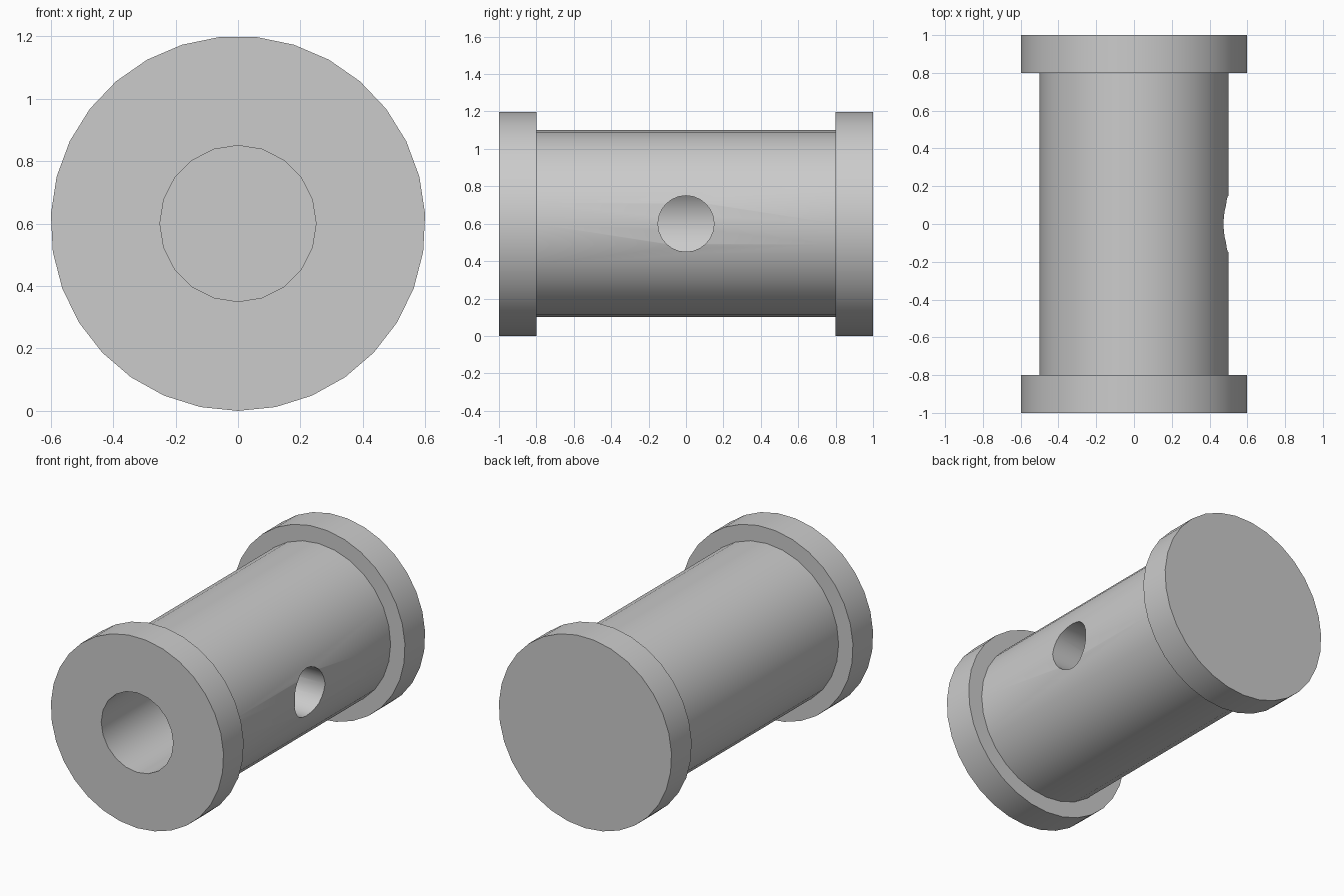
import bpy, bmesh, math
from mathutils import Matrix

cube = bpy.data.objects.get("Cube")
if cube:
    bpy.data.objects.remove(cube, do_unlink=True)

AXIS_Z = 0.6

grey = bpy.data.materials.new("plain grey")
grey.use_nodes = True
colour = (0.6, 0.6, 0.6, 1)
grey.diffuse_color = colour
grey.node_tree.nodes["Principled BSDF"].inputs["Base Color"].default_value = colour


def cylinder(name, radius, start, end, sides, axis="Y"):
    """Closed cylinder lying along an axis, from start to end."""
    bm = bmesh.new()
    bmesh.ops.create_cone(bm, cap_ends=True, segments=sides, radius1=radius,
                          radius2=radius, depth=end - start)
    mid = (start + end) / 2
    if axis == "Y":
        turn = Matrix.Rotation(-math.pi / 2, 4, "X")
        move = Matrix.Translation((0, mid, AXIS_Z))
    else:
        turn = Matrix.Rotation(math.pi / 2, 4, "Y")
        move = Matrix.Translation((mid, 0, AXIS_Z))
    bm.transform(move @ turn)
    mesh = bpy.data.meshes.new(name)
    bm.to_mesh(mesh)
    bm.free()
    mesh.materials.append(grey)
    obj = bpy.data.objects.new(name, mesh)
    bpy.context.collection.objects.link(obj)
    return obj


def combine(target, tool, operation):
    """Apply a boolean and remove the tool object."""
    tool.hide_render = True
    mod = target.modifiers.new(tool.name, "BOOLEAN")
    mod.operation = operation
    mod.solver = "EXACT"
    mod.object = tool
    bpy.context.view_layer.objects.active = target
    bpy.ops.object.modifier_apply(modifier=mod.name)
    bpy.data.objects.remove(tool, do_unlink=True)


# Barrel with a flange at each end
spool = cylinder("flanged_barrel", 0.5, -0.9, 0.9, 28)
combine(spool, cylinder("front_flange", 0.6, -1, -0.8, 31), "UNION")
combine(spool, cylinder("back_flange", 0.6, 0.8, 1, 31), "UNION")

# Blind bore from the front, and a side port that opens into it
combine(spool, cylinder("bore_cutter", 0.25, -1.1, 0.8, 20), "DIFFERENCE")
combine(spool, cylinder("port_cutter", 0.15, 0, 0.7, 24, "X"), "DIFFERENCE")

# Smooth round walls, sharp rims
bpy.ops.object.select_all(action="DESELECT")
spool.select_set(True)
bpy.context.view_layer.objects.active = spool
bpy.ops.object.shade_smooth_by_angle(angle=math.radians(30))
